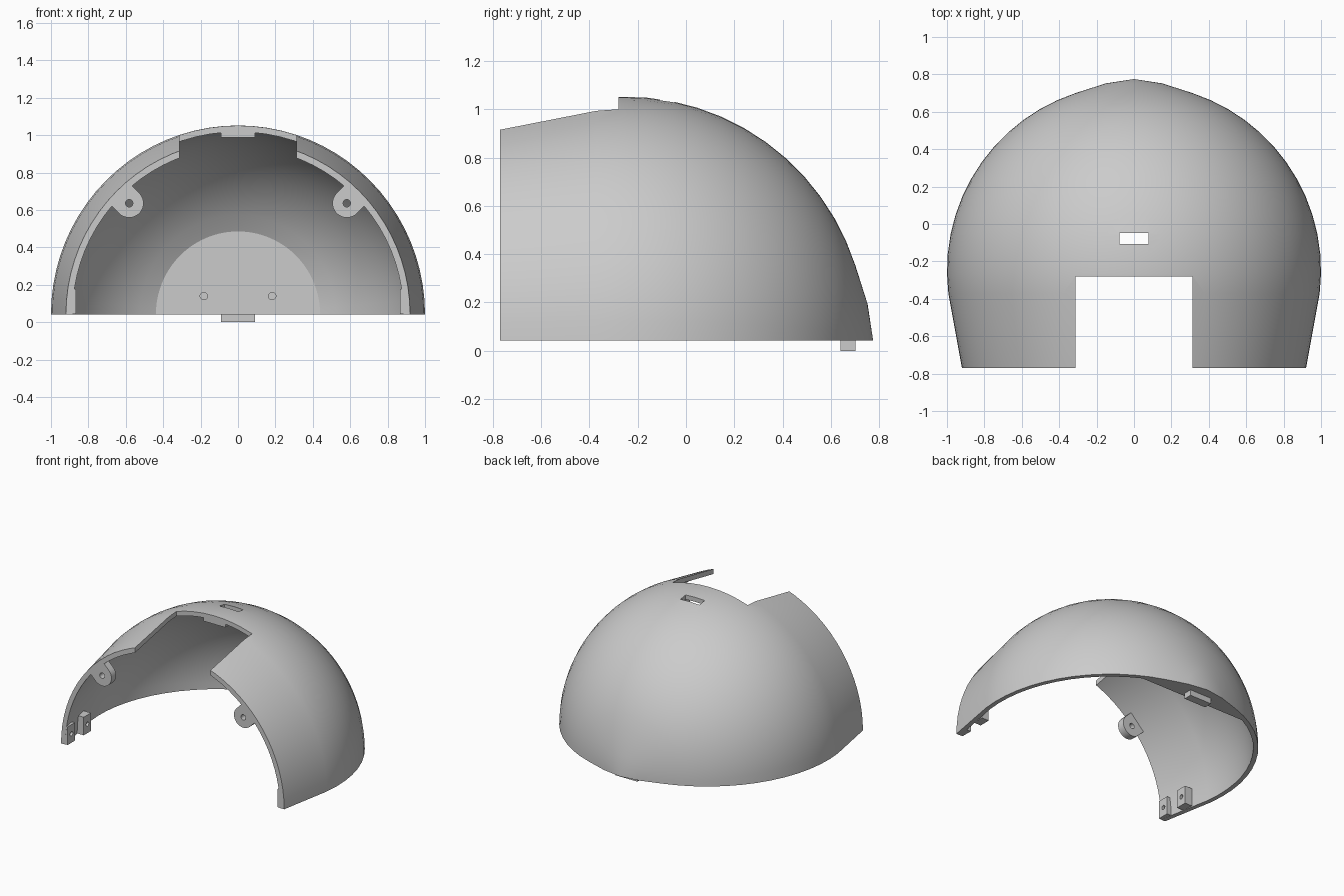
import bpy, bmesh
from math import sin, cos, pi, radians
from mathutils import Matrix, Vector

if "Cube" in bpy.data.objects:
    bpy.data.objects.remove(bpy.data.objects["Cube"])

BASE = 0.042   # height of the shell's lower edge
FRONT = -0.77  # front rim
CENTRE = -0.25  # centre of the dome along y

grey = bpy.data.materials.new("light grey plastic")
grey.use_nodes = True
grey.diffuse_color = (0.6, 0.6, 0.6, 1)
grey.node_tree.nodes["Principled BSDF"].inputs["Base Color"].default_value = grey.diffuse_color


def finish(name, bm):
    bmesh.ops.recalc_face_normals(bm, faces=bm.faces)
    mesh = bpy.data.meshes.new(name)
    bm.to_mesh(mesh)
    bm.free()
    mesh.materials.append(grey)
    ob = bpy.data.objects.new(name, mesh)
    bpy.context.collection.objects.link(ob)
    return ob


def box(name, lo, hi):
    bm = bmesh.new()
    lo, hi = Vector(lo), Vector(hi)
    bmesh.ops.create_cube(bm, size=1, matrix=Matrix.Translation((lo + hi) / 2) @ Matrix.Diagonal((*(hi - lo), 1)))
    return finish(name, bm)


def pin(name, centre, axis, radius, length):
    bm = bmesh.new()
    turn = Vector((0, 0, 1)).rotation_difference(Vector(axis)).to_matrix().to_4x4()
    bmesh.ops.create_cone(bm, cap_ends=True, segments=20, radius1=radius, radius2=radius,
                          depth=length, matrix=Matrix.Translation(centre) @ turn)
    return finish(name, bm)


def cut(ob, cutters):
    bpy.context.view_layer.objects.active = ob
    for c in cutters:
        mod = ob.modifiers.new("cut", "BOOLEAN")
        mod.operation, mod.solver, mod.object = "DIFFERENCE", "EXACT", c
        bpy.ops.object.modifier_apply(modifier=mod.name)
        bpy.data.objects.remove(c)


def smooth(ob, angle):
    bpy.ops.object.select_all(action="DESELECT")
    ob.select_set(True)
    bpy.context.view_layer.objects.active = ob
    bpy.ops.object.shade_smooth_by_angle(angle=radians(angle))


# Dome shell: outer and inner outlines turned half a circle about the y axis
def arc(radius, start, end, steps):
    angles = [radians(start + (end - start) * i / steps) for i in range(steps + 1)]
    return [(CENTRE + radius * sin(a), radius * cos(a)) for a in angles]


outer = [(FRONT, 0.92)] + arc(1.0, -7, 72, 13) + [(0.752, 0.15), (0.775, 0)]
inner = [(FRONT, 0.885)] + arc(0.967, -7, 63, 12) + [(0.612, 0)]
outline = outer[::-1] + inner
bm = bmesh.new()
verts = [bm.verts.new((r, y, 0)) for y, r in outline]
edges = [bm.edges.new(pair) for pair in zip(verts, verts[1:])]
bmesh.ops.spin(bm, geom=verts + edges, cent=(0, 0, 0), axis=(0, -1, 0), angle=pi, steps=40)
bmesh.ops.remove_doubles(bm, verts=bm.verts, dist=0.0005)
bmesh.ops.edgeloop_fill(bm, edges=[e for e in bm.edges if e.is_boundary])
bmesh.ops.transform(bm, verts=bm.verts, matrix=Matrix.Translation((0, 0, BASE)) @ Matrix.Diagonal((1, 1, 1.01, 1)))
shell = finish("dome_shell", bm)

# Front opening, top slot and blind screw holes in the back wall
cut(shell, [box("opening_cutter", (-0.312, -1, 0.6), (0.312, -0.28, 1.3)),
            box("slot_cutter", (-0.078, -0.108, 0.8), (0.078, -0.048, 1.3))]
    + [pin("hole_cutter", (s * 0.183, 0.61, 0.14), (0, 1, 0), 0.02, 0.07) for s in (-1, 1)])
smooth(shell, 20)

# Locating tabs at the top of the opening and under the back wall
box("top_tab", (-0.09, -0.278, 0.987), (0.09, -0.225, 1.035))
box("back_tab", (-0.09, 0.64, 0), (0.09, 0.702, 0.06))

for side, s in (("left", 1), ("right", -1)):
    # Screw lug: round eye with straight sides running out to the rim
    eye = Vector((s * 0.582, 0, 0.636))
    out = Vector((s, 0, 1)).normalized()
    across = Vector((-s, 0, 1)).normalized()
    size = 0.077
    pts = [eye + size * (cos(a) * across - sin(a) * out) for a in [pi * i / 16 for i in range(17)]]
    pts += [eye - size * across + 0.065 * out, eye + size * across + 0.065 * out]
    bm = bmesh.new()
    face = bm.faces.new([bm.verts.new((p.x, FRONT + 0.001, p.z)) for p in pts])
    swept = bmesh.ops.extrude_face_region(bm, geom=[face])["geom"]
    bmesh.ops.translate(bm, vec=(0, 0.055, 0), verts=[v for v in swept if isinstance(v, bmesh.types.BMVert)])
    lug = finish(side + "_screw_lug", bm)
    cut(lug, [pin("hole_cutter", (eye.x, FRONT, eye.z), (0, 1, 0), 0.02, 0.3)])
    smooth(lug, 30)

    # Pair of drilled blocks along the lower edge
    for name, y0, reach in (("front", FRONT + 0.001, 0.9), ("rear", -0.58, 0.925)):
        x0, x1 = sorted((s * 0.866, s * reach))
        block = box(f"{side}_{name}_block", (x0, y0, BASE + 0.001), (x1, y0 + 0.085, 0.178))
        cut(block, [pin("hole_cutter", (s * 0.866, y0 + 0.045, 0.11), (1, 0, 0), 0.016, 0.05)])
